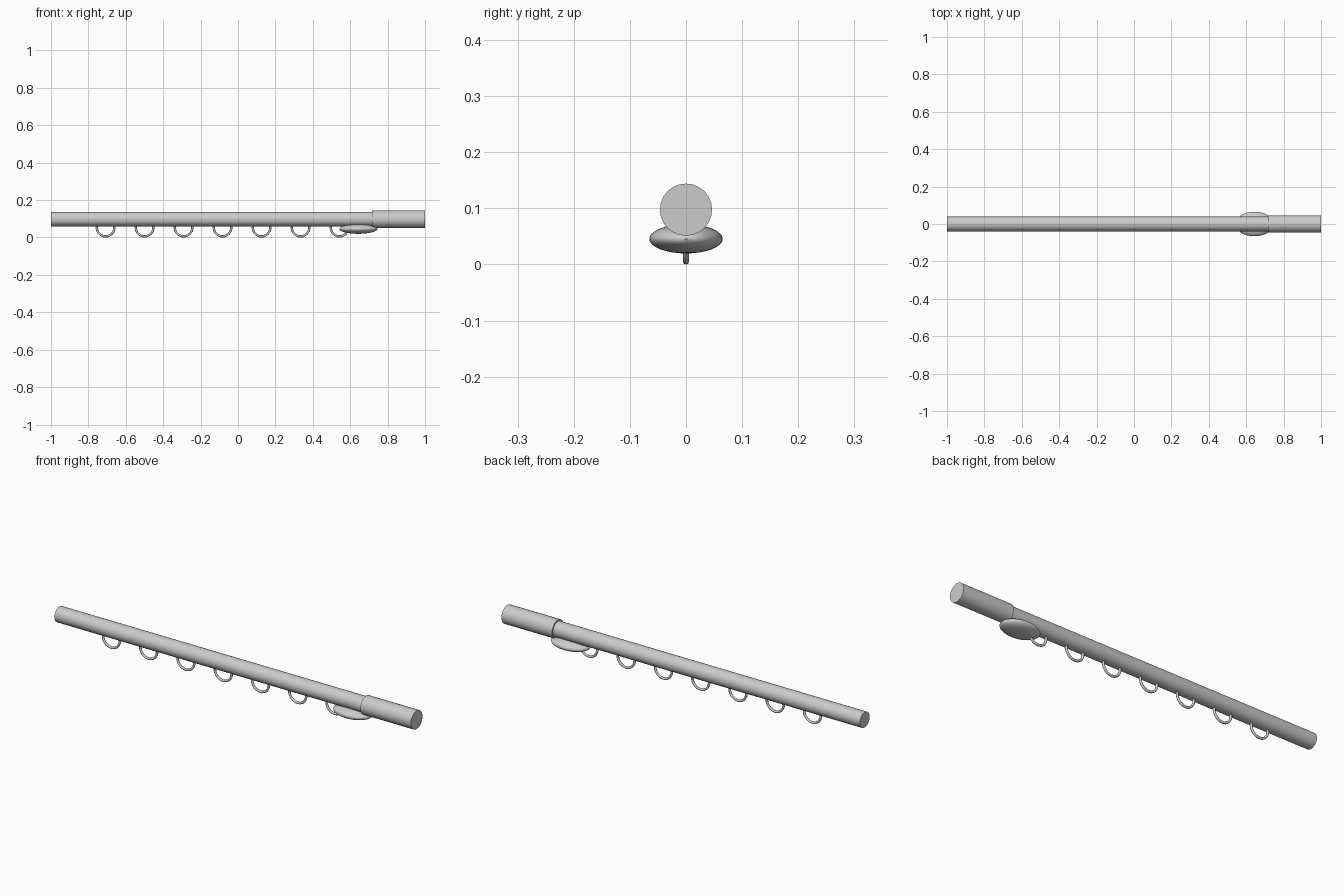
import bpy
import math

if "Cube" in bpy.data.objects:
    bpy.data.objects.remove(bpy.data.objects["Cube"])

AXIS_Z = 0.0975  # height of the rod centre line


def finish(name):
    obj = bpy.context.object
    obj.name = name
    bpy.ops.object.transform_apply(location=False, rotation=True, scale=True)
    bpy.ops.object.shade_smooth_by_angle(angle=math.radians(40))
    return obj


def x_cylinder(name, x0, x1, radius):
    bpy.ops.mesh.primitive_cylinder_add(
        vertices=24, radius=radius, depth=x1 - x0,
        location=((x0 + x1) / 2, 0, AXIS_Z), rotation=(0, math.pi / 2, 0))
    return finish(name)


# Long shaft and thicker handle at the right end
x_cylinder("rod_shaft", -1.0, 0.74, 0.039)
x_cylinder("handle_grip", 0.717, 1.0, 0.0465)

# Flattened oval reel under the shaft
bpy.ops.mesh.primitive_uv_sphere_add(segments=32, ring_count=16, radius=1,
                                     location=(0.644, 0, 0.0455))
bpy.context.object.scale = (0.102, 0.0655, 0.026)
finish("reel")

# Row of line guide rings, upper halves sunk in the shaft
for i in range(7):
    bpy.ops.mesh.primitive_torus_add(
        major_segments=32, minor_segments=10,
        major_radius=0.047, minor_radius=0.006,
        location=(-0.708 + i * 0.2085, 0, 0.053), rotation=(math.pi / 2, 0, 0))
    finish(f"line_guide_{i + 1}")
